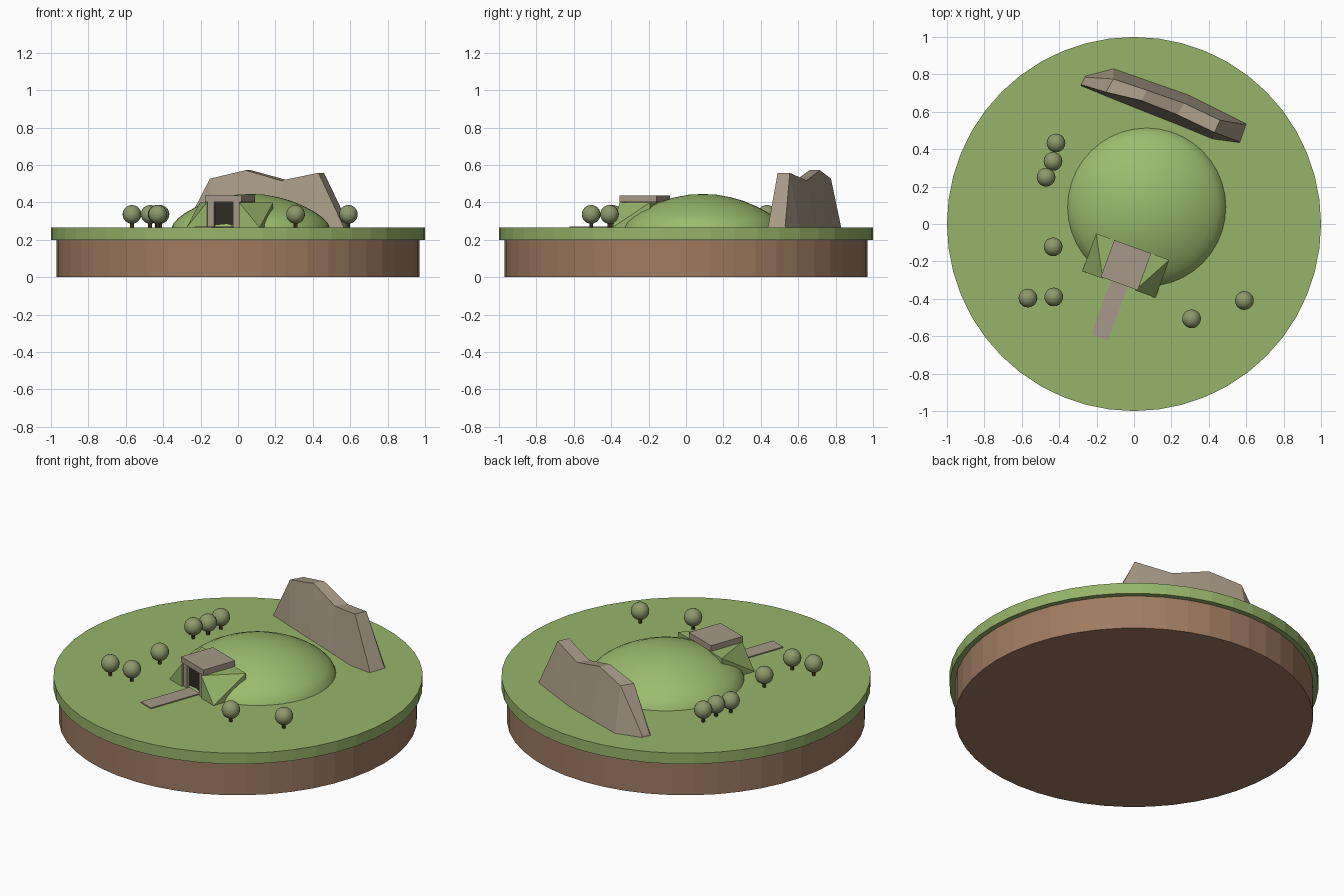
import bpy, bmesh, math
from mathutils import Matrix, Vector

if "Cube" in bpy.data.objects:
    bpy.data.objects.remove(bpy.data.objects["Cube"], do_unlink=True)

GROUND = 0.265


def material(name, rgb):
    """Flat colour from 0-255 screen values, stored as linear."""
    lin = [((c / 255 + 0.055) / 1.055) ** 2.4 for c in rgb] + [1]
    mat = bpy.data.materials.new(name)
    mat.use_nodes = True
    mat.diffuse_color = lin
    node = next(n for n in mat.node_tree.nodes if n.type == "BSDF_PRINCIPLED")
    node.inputs["Base Color"].default_value = lin
    node.inputs["Roughness"].default_value = 0.9
    return mat


GRASS = material("grass", (150, 180, 105))
MOUND = material("mound_green", (156, 188, 110))
EARTH = material("earth", (160, 123, 97))
ROCK = material("cliff_rock", (168, 154, 134))
STONE = material("pale_stone", (166, 152, 136))
DARK = material("doorway_dark", (48, 44, 36))
LEAF = material("foliage", (141, 153, 108))
TRUNK = material("bark", (88, 70, 50))


def finish(name, bm, mat, matrix=Matrix(), smooth=None):
    bmesh.ops.recalc_face_normals(bm, faces=bm.faces)
    mesh = bpy.data.meshes.new(name)
    bm.to_mesh(mesh)
    bm.free()
    mesh.materials.append(mat)
    obj = bpy.data.objects.new(name, mesh)
    obj.matrix_world = matrix
    bpy.context.collection.objects.link(obj)
    if smooth:
        bpy.ops.object.select_all(action="DESELECT")
        obj.select_set(True)
        bpy.context.view_layer.objects.active = obj
        bpy.ops.object.shade_smooth_by_angle(angle=math.radians(smooth))
    return obj


def cylinder(name, radius, z0, z1, mat, sides, at=(0, 0)):
    bm = bmesh.new()
    bmesh.ops.create_cone(bm, cap_ends=True, segments=sides, radius1=radius, radius2=radius,
                          depth=z1 - z0,
                          matrix=Matrix.Translation((at[0], at[1], (z0 + z1) / 2)))
    return finish(name, bm, mat)


def box(name, low, high, mat, matrix):
    bm = bmesh.new()
    low, high = Vector(low), Vector(high)
    bmesh.ops.create_cube(bm, size=1, matrix=Matrix.Translation((low + high) / 2)
                          @ Matrix.Diagonal((*(high - low), 1)))
    return finish(name, bm, mat, matrix)


# Round island base
cylinder("earth_base", 0.97, 0, 0.2, EARTH, 48)
cylinder("grass_top", 1.0, 0.2, GROUND, GRASS, 48)

# Domed mound, a lathed profile
profile = [(0.423, 0), (0.412, 0.025), (0.385, 0.053), (0.345, 0.082), (0.29, 0.112),
           (0.22, 0.142), (0.15, 0.162), (0.075, 0.176), (0, 0.18)]
bm = bmesh.new()
verts = [bm.verts.new((r, 0, z)) for r, z in profile]
edges = [bm.edges.new(pair) for pair in zip(verts, verts[1:])]
bmesh.ops.spin(bm, geom=verts + edges, cent=(0, 0, 0), axis=(0, 0, 1),
               angle=math.tau, steps=40, use_merge=True)
bmesh.ops.remove_doubles(bm, verts=bm.verts, dist=0.0005)
finish("mound", bm, MOUND, Matrix.Translation((0.068, 0.09, GROUND)), smooth=40)

# Jagged cliff: front and back base points, front and back crest points, crest height
stations = [
    ((-0.285, 0.74), (-0.26, 0.79), (-0.28, 0.745), (-0.26, 0.785), 0.275),
    ((-0.14, 0.68), (-0.11, 0.83), (-0.15, 0.705), (-0.11, 0.775), 0.527),
    ((0.06, 0.60), (0.09, 0.76), (0.04, 0.66), (0.07, 0.715), 0.572),
    ((0.25, 0.525), (0.29, 0.69), (0.23, 0.585), (0.27, 0.645), 0.517),
    ((0.42, 0.455), (0.46, 0.605), (0.43, 0.49), (0.46, 0.555), 0.558),
    ((0.565, 0.435), (0.6, 0.535), (0.562, 0.44), (0.593, 0.53), 0.275)]
bm = bmesh.new()
rings = [[bm.verts.new((*p, z)) for p, z in
          ((f, GROUND), (tf, top), (tb, top), (b, GROUND))]
         for f, b, tf, tb, top in stations]
for a, b in zip(rings, rings[1:]):
    for i in range(4):
        j = (i + 1) % 4
        bm.faces.new((a[i], a[j], b[j], b[i]))
bm.faces.new(rings[0])
bm.faces.new(rings[-1])
finish("cliff", bm, ROCK)

# Entrance, built in its own turned frame with the door facing local -y
entrance = Matrix.Translation((-0.043, -0.22, GROUND)) @ Matrix.Rotation(math.radians(-20), 4, "Z")
box("entrance_roof", (-0.105, -0.105, 0.138), (0.105, 0.105, 0.172), STONE, entrance)
box("entrance_core", (-0.07, -0.085, 0), (0.07, 0.1, 0.138), DARK, entrance)
box("stone_path", (-0.048, -0.412, 0), (0.048, -0.085, 0.006), STONE, entrance)

# Jambs and grassy wing banks on both sides of the door
for side, label in ((-1, "right"), (1, "left")):
    xs = sorted((side * 0.055, side * 0.092))
    box(label + "_door_jamb", (xs[0], -0.1, 0), (xs[1], 0.1, 0.138), STONE, entrance)
    inner, outer, front, back, top = side * 0.092, side * 0.208, -0.11, 0.105, 0.135
    bm = bmesh.new()
    fi, fo, ft, bi, bo, bt, bot = [bm.verts.new(p) for p in (
        (inner, front, 0), (outer, front, 0), (inner, front, top),
        (inner, back, 0), (outer, back, 0), (inner, back, top), (outer, back, top))]
    for face in ((fi, fo, ft), (ft, fo, bot), (ft, bot, bt), (fo, bo, bot),
                 (bi, bt, bot, bo), (fi, ft, bt, bi), (fi, bi, bo, fo)):
        bm.faces.new(face)
    finish(label + "_grass_bank", bm, GRASS, entrance)

# Small round trees
trees = [(-0.417, 0.433), (-0.433, 0.335), (-0.47, 0.25), (-0.432, -0.122),
         (-0.567, -0.396), (-0.429, -0.39), (0.308, -0.507), (0.59, -0.409)]
for n, (x, y) in enumerate(trees, 1):
    cylinder(f"tree_trunk_{n}", 0.01, GROUND, 0.305, TRUNK, 8, (x, y))
    bm = bmesh.new()
    bmesh.ops.create_uvsphere(bm, u_segments=20, v_segments=12, radius=0.05)
    finish(f"tree_crown_{n}", bm, LEAF, Matrix.Translation((x, y, 0.336)), smooth=60)
